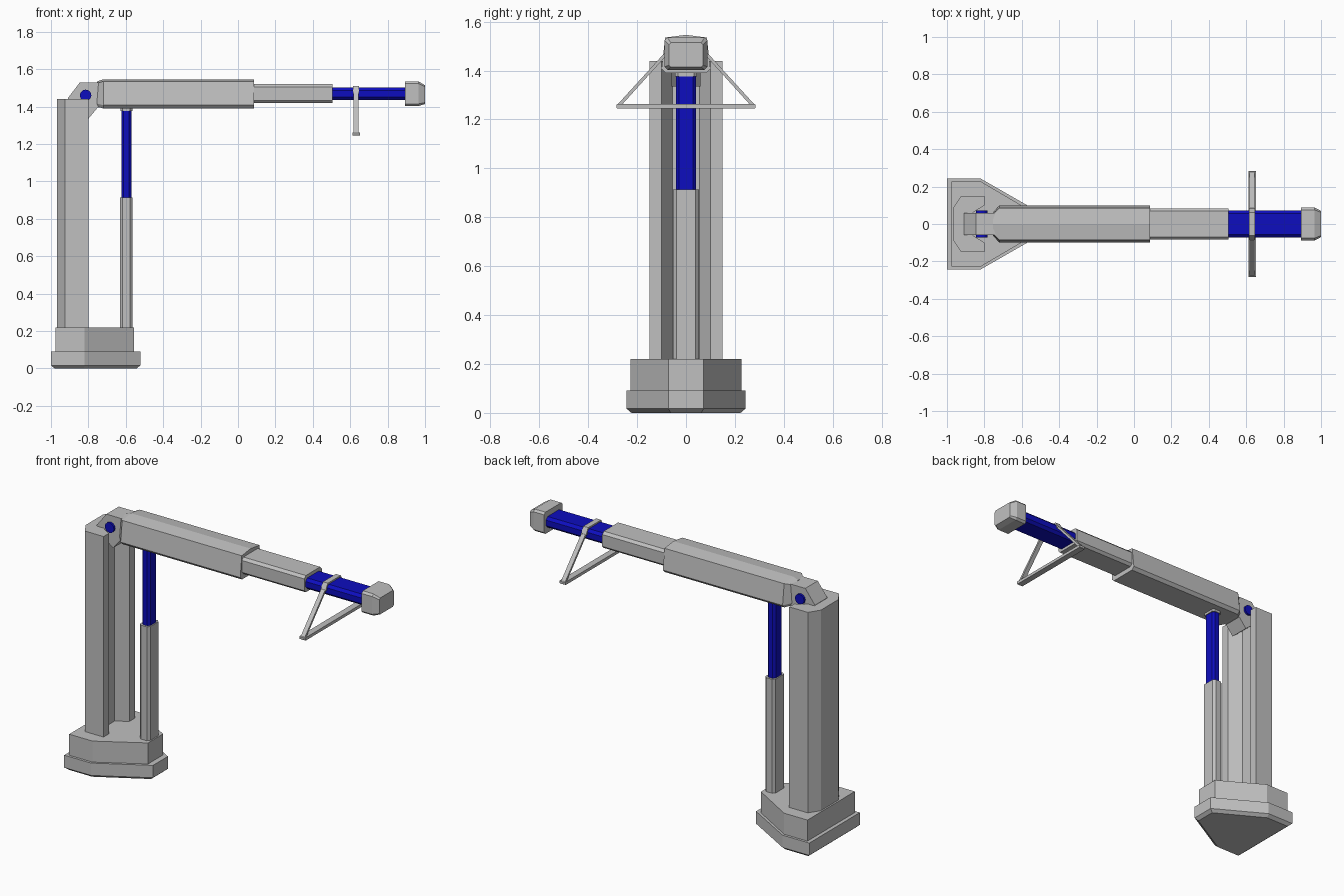
import bpy, bmesh, math
from mathutils import Vector

cube = bpy.data.objects.get("Cube")
if cube:
    bpy.data.objects.remove(cube, do_unlink=True)


def material(name, rgb):
    m = bpy.data.materials.new(name)
    m.use_nodes = True
    m.diffuse_color = (*rgb, 1)
    m.node_tree.nodes["Principled BSDF"].inputs["Base Color"].default_value = (*rgb, 1)
    return m


GREY = material("light grey", (0.53, 0.53, 0.53))
BLUE = material("deep blue", (0.004, 0.004, 0.52))


def loft(name, rings, mat):
    """Solid skinned through equal-length rings of 3D points."""
    bm = bmesh.new()
    loops = [[bm.verts.new(p) for p in ring] for ring in rings]
    n = len(loops[0])
    for a, b in zip(loops, loops[1:]):
        for i in range(n):
            j = (i + 1) % n
            bm.faces.new((a[i], a[j], b[j], b[i]))
    bm.faces.new(loops[0])
    bm.faces.new(loops[-1])
    bmesh.ops.recalc_face_normals(bm, faces=bm.faces)
    me = bpy.data.meshes.new(name)
    bm.to_mesh(me)
    bm.free()
    me.materials.append(mat)
    ob = bpy.data.objects.new(name, me)
    bpy.context.collection.objects.link(ob)
    return ob


def along_x(pts, x):
    return [(x, y, z) for y, z in pts]


def along_y(pts, y):
    return [(x, y, z) for x, z in pts]


def along_z(pts, z):
    return [(x, y, z) for x, y in pts]


def mirrored(half):
    """Close a half outline by mirroring its second coordinate."""
    return half + [(x, -y) for x, y in reversed(half)]


def section(cu, cv, hu, hv, c):
    """Rectangle with cut corners."""
    q = [(hu, hv - c), (hu - c, hv), (c - hu, hv), (-hu, hv - c),
         (-hu, c - hv), (c - hu, -hv), (hu - c, -hv), (hu, c - hv)]
    return [(cu + u, cv + v) for u, v in q]


# Base: stepped plinth with a pointed front end
foot = mirrored([(-1, 0.243), (-0.82, 0.243), (-0.522, 0.072)])
sole = mirrored([(-0.98, 0.223), (-0.825, 0.223), (-0.542, 0.062)])
plinth = mirrored([(-0.977, 0.228), (-0.82, 0.228), (-0.555, 0.072)])
loft("base_foot", [along_z(sole, 0), along_z(foot, 0.017), along_z(foot, 0.092)], GREY)
loft("base_plinth", [along_z(plinth, 0.09), along_z(plinth, 0.22)], GREY)

# Column: channel shape with its slot opening toward the arm
channel = mirrored([(-0.967, 0.085), (-0.925, 0.15), (-0.8, 0.15),
                    (-0.8, 0.1), (-0.87, 0.055)])
loft("column", [along_z(channel, 0.21), along_z(channel, 1.44)], GREY)

# Hinge block and its pin
hinge = [(-0.91, 1.445), (-0.845, 1.53), (-0.71, 1.53), (-0.71, 1.4),
         (-0.75, 1.395), (-0.8, 1.335), (-0.86, 1.385)]
loft("hinge_block", [along_y(hinge, -0.06), along_y(hinge, 0.06)], GREY)
pin = [(-0.815 + 0.031 * math.cos(k * math.pi / 6),
        1.46 + 0.031 * math.sin(k * math.pi / 6)) for k in range(12)]
loft("hinge_pin", [along_y(pin, -0.073), along_y(pin, 0.073)], BLUE)

# Arm: three telescoping stages
hull = [(0, 1.546), (0.085, 1.535), (0.1, 1.408), (0.083, 1.39),
        (-0.083, 1.39), (-0.1, 1.408), (-0.085, 1.535)]
neck = [(y * 0.6, 1.465 + (z - 1.465) * 0.85) for y, z in hull]
loft("arm_outer_stage", [along_x(neck, -0.755), along_x(hull, -0.72),
                         along_x(hull, 0.085)], GREY)
stage = section(0, 1.47, 0.084, 0.051, 0.015)
loft("arm_middle_stage", [along_x(stage, 0.07), along_x(stage, 0.505)], GREY)
rod = section(0, 1.468, 0.071, 0.033, 0.016)
loft("arm_inner_stage", [along_x(rod, 0.49), along_x(rod, 0.9)], BLUE)

# Head at the arm tip
head = section(0, 1.469, 0.088, 0.066, 0.012)
nose = section(0, 1.464, 0.07, 0.05, 0.008)
loft("arm_head", [along_x(head, 0.893), along_x(head, 0.965), along_x(nose, 1)], GREY)

# Lift piston with its top clamp
sleeve = section(-0.597, 0, 0.034, 0.053, 0.014)
piston = section(-0.597, 0, 0.027, 0.041, 0.013)
clamp = section(-0.597, 0, 0.032, 0.045, 0.012)
loft("piston_sleeve", [along_z(sleeve, 0.21), along_z(sleeve, 0.913)], GREY)
loft("piston_rod", [along_z(piston, 0.9), along_z(piston, 1.38)], BLUE)
loft("piston_clamp", [along_z(clamp, 1.376), along_z(clamp, 1.41)], GREY)

# Triangular hanger: strap over the arm, two stays and a crossbar
strap = [(-0.085, 1.47), (-0.062, 1.51), (0.062, 1.51), (0.085, 1.47),
         (0.068, 1.47), (0.054, 1.495), (-0.054, 1.495), (-0.068, 1.47)]
loft("hanger_strap", [along_x(strap, 0.615), along_x(strap, 0.648)], GREY)
for side, label in ((1, "back"), (-1, "front")):
    stay = [(0.068 * side, 1.475), (0.085 * side, 1.475),
            (0.283 * side, 1.258), (0.264 * side, 1.258)]
    loft("hanger_stay_" + label, [along_x(stay, 0.618), along_x(stay, 0.645)], GREY)
bar = section(0, 1.254, 0.284, 0.009, 0.003)
loft("hanger_crossbar", [along_x(bar, 0.613), along_x(bar, 0.652)], GREY)
